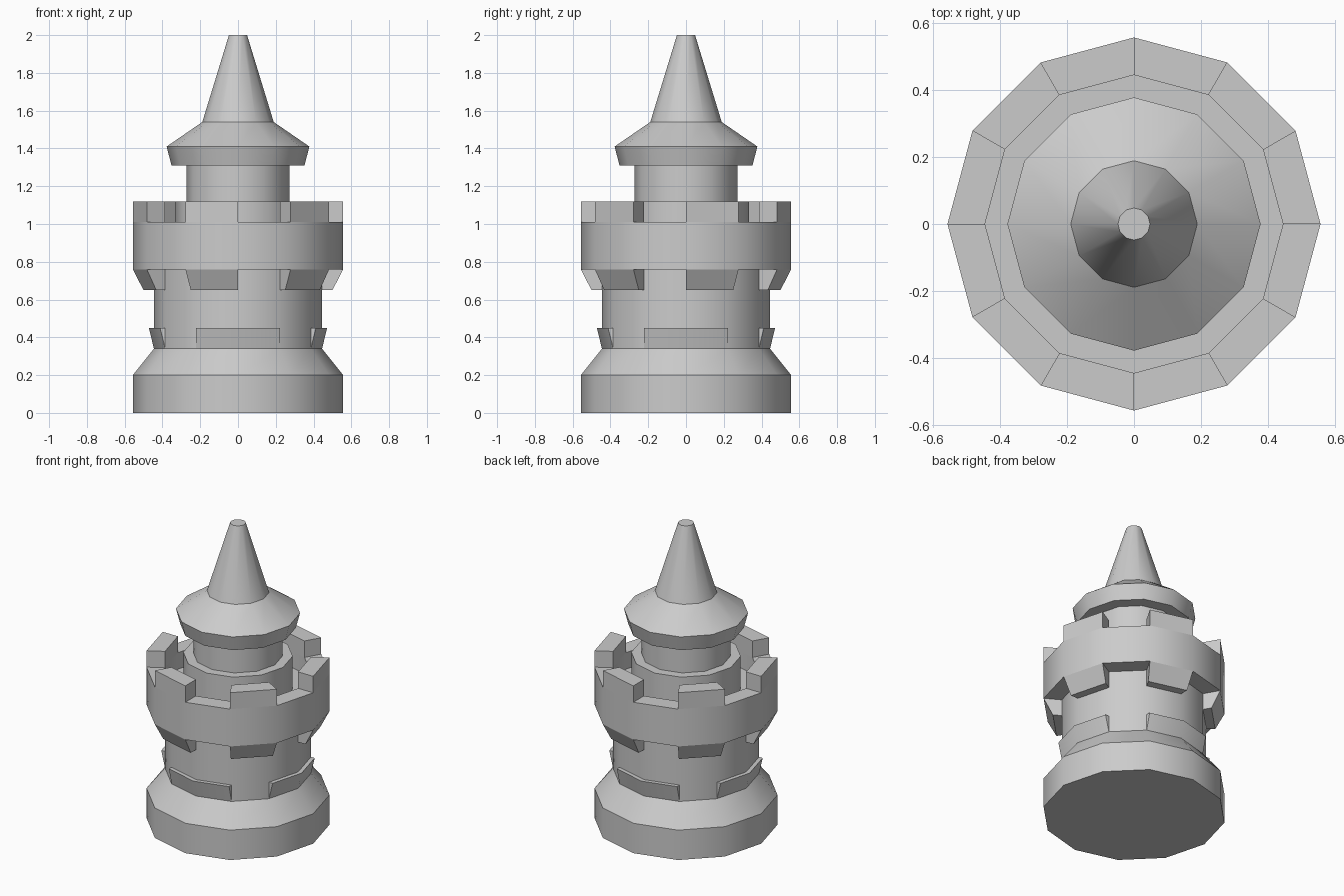
import bpy, bmesh
from math import radians, cos, sin

if "Cube" in bpy.data.objects:
    bpy.data.objects.remove(bpy.data.objects["Cube"])

SIDES = 12
STEP = 360 / SIDES


def finish(name, bm):
    bmesh.ops.recalc_face_normals(bm, faces=bm.faces)
    mesh = bpy.data.meshes.new(name)
    bm.to_mesh(mesh)
    bm.free()
    ob = bpy.data.objects.new(name, mesh)
    bpy.context.collection.objects.link(ob)
    bpy.ops.object.select_all(action='DESELECT')
    ob.select_set(True)
    bpy.context.view_layer.objects.active = ob
    bpy.ops.object.shade_smooth_by_angle(angle=radians(32))
    return ob


def lathe(name, profile):
    """Twelve-sided turned solid, capped at both ends."""
    bm = bmesh.new()
    rings = [[bm.verts.new((r * cos(radians(i * STEP)), r * sin(radians(i * STEP)), z))
              for i in range(SIDES)] for r, z in profile]
    for a, b in zip(rings, rings[1:]):
        for i in range(SIDES):
            j = (i + 1) % SIDES
            bm.faces.new((a[i], a[j], b[j], b[i]))
    bm.faces.new(rings[0])
    bm.faces.new(rings[-1])
    return finish(name, bm)


def sectors(name, section, starts, segments):
    """Swept ring pieces; section points are (radius, z, shift along the piece's middle)."""
    bm = bmesh.new()
    n = len(section)
    for start in starts:
        mid = radians(start + segments * STEP / 2)
        cuts = []
        for k in range(segments + 1):
            a = radians(start + k * STEP)
            cuts.append([bm.verts.new((r * cos(a) + d * cos(mid),
                                       r * sin(a) + d * sin(mid), z))
                         for r, z, d in section])
        for a, b in zip(cuts, cuts[1:]):
            for i in range(n):
                j = (i + 1) % n
                bm.faces.new((a[i], a[j], b[j], b[i]))
        bm.faces.new(cuts[0])
        bm.faces.new(cuts[-1])
    return finish(name, bm)


# Base, shaft, parapet with sunken walkway, inner drum and neck
lathe("tower_body", [(.557, 0), (.557, .2), (.445, .34), (.445, .76), (.557, .76),
                     (.557, 1.01), (.445, 1.01), (.445, .90), (.333, .90),
                     (.333, 1.12), (.272, 1.12), (.272, 1.31)])

# Overhanging roof and spire
lathe("roof", [(.352, 1.31), (.378, 1.41), (.189, 1.54), (.048, 2.0)])

# Battlements and the brackets beneath them, on every other side
every_other = range(0, 360, 60)
sectors("merlons", [(.445, 1.01, 0), (.557, 1.01, 0), (.557, 1.12, 0), (.445, 1.12, 0)],
        every_other, 1)
sectors("brackets", [(.445, .65, 0), (.50, .65, 0), (.557, .76, 0), (.445, .76, 0)],
        every_other, 1)

# Flared ledges above the base, one per quarter
sectors("ledges", [(.445, .34, 0), (.445, .45, .027), (.445, .45, 0)],
        range(-30, 330, 90), 2)
